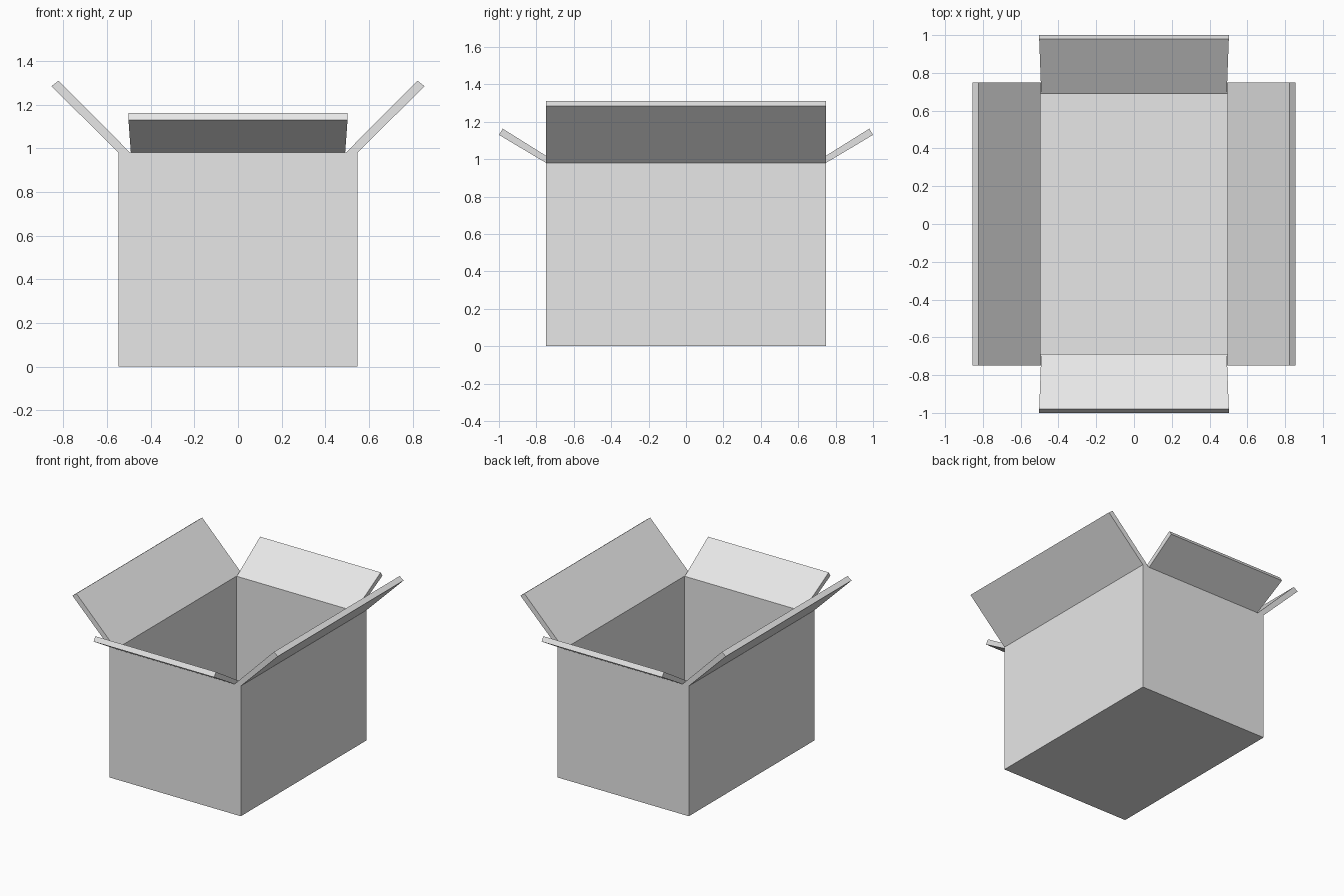
import bpy
import bmesh
from mathutils import Vector

cube = bpy.data.objects.get("Cube")
if cube:
    bpy.data.objects.remove(cube, do_unlink=True)

card = bpy.data.materials.new("plain_grey_card")
card.use_nodes = True
GREY = (0.8, 0.8, 0.8, 1.0)
card.diffuse_color = GREY
card.node_tree.nodes["Principled BSDF"].inputs["Base Color"].default_value = GREY

HX, HY, TOP = 0.547, 0.748, 0.98    # outer half sizes and rim height
IX, IY, FLOOR = 0.494, 0.687, 0.05  # inner half sizes and floor height


def loft(name, rings):
    """Join four-cornered rings into one closed, flat-shaded solid."""
    bm = bmesh.new()
    loops = [[bm.verts.new(p) for p in ring] for ring in rings]
    for a, b in zip(loops, loops[1:]):
        for i in range(4):
            j = (i + 1) % 4
            bm.faces.new((a[i], a[j], b[j], b[i]))
    bm.faces.new(loops[0])
    bm.faces.new(loops[-1])
    bmesh.ops.recalc_face_normals(bm, faces=bm.faces)
    mesh = bpy.data.meshes.new(name)
    bm.to_mesh(mesh)
    bm.free()
    mesh.materials.append(card)
    obj = bpy.data.objects.new(name, mesh)
    bpy.context.collection.objects.link(obj)
    return obj


def rectangle(hx, hy, z):
    return [Vector((sx * hx, sy * hy, z))
            for sx, sy in ((-1, -1), (1, -1), (1, 1), (-1, 1))]


def flap(name, outward, inner, outer, tip_outer, tip_inner, base_half, tip_half):
    """Slanted panel; each profile point is (distance outward, height)."""
    along = Vector((-outward.y, outward.x, 0))

    def edge(p, q, half):
        return [outward * d + along * s + Vector((0, 0, z))
                for (d, z), s in ((p, -half), (p, half), (q, half), (q, -half))]

    return loft(name, [edge(inner, outer, base_half),
                       edge(tip_inner, tip_outer, tip_half)])


# Open box with thick walls and floor
loft("box_body", [rectangle(HX, HY, 0), rectangle(HX, HY, TOP),
                  rectangle(IX, IY, TOP), rectangle(IX, IY, FLOOR)])

# Long side flaps
for side, sign in (("left", 1), ("right", -1)):
    flap(side + "_flap", Vector((sign, 0, 0)), (IX, TOP), (HX, TOP),
         (0.855, 1.285), (0.822, 1.31), HY, HY)

# Short end flaps, flaring slightly toward the tip
for side, sign in (("back", 1), ("front", -1)):
    flap(side + "_flap", Vector((0, sign, 0)), (IY, TOP), (HY, TOP),
         (1.0, 1.13), (0.98, 1.163), 0.491, 0.502)
